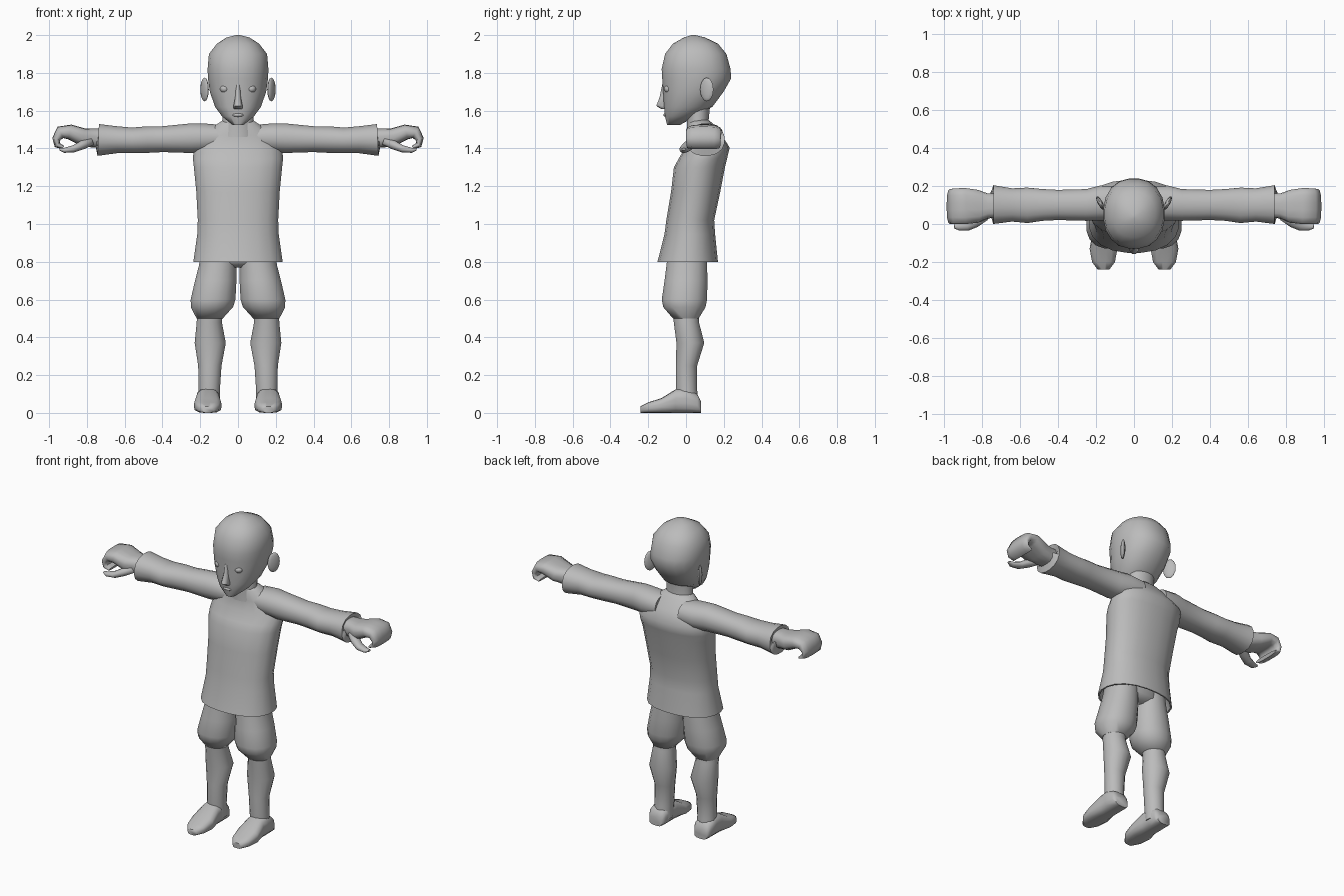
import bpy, bmesh, math
from mathutils import Vector, Matrix

grey = bpy.data.materials.new("plain grey")
grey.diffuse_color = (0.5, 0.5, 0.5, 1)


def finish(name, bm, mirror=False, angle=60):
    bmesh.ops.recalc_face_normals(bm, faces=bm.faces)
    me = bpy.data.meshes.new(name)
    bm.to_mesh(me)
    bm.free()
    me.materials.append(grey)
    ob = bpy.data.objects.new(name, me)
    bpy.context.collection.objects.link(ob)
    if mirror:
        ob.modifiers.new("mirror", 'MIRROR').use_mirror_merge = False
    bpy.ops.object.select_all(action='DESELECT')
    ob.select_set(True)
    bpy.context.view_layer.objects.active = ob
    bpy.ops.object.shade_smooth_by_angle(angle=math.radians(angle))
    return ob


def loft(name, rings, n=16, p=2.0, mirror=False):
    """Skin superellipse rings, each given as (centre, u axis, v axis)."""
    bm = bmesh.new()
    rows = []
    for c, u, v in rings:
        row = []
        for i in range(n):
            a = 2 * math.pi * (i + 0.5) / n
            ca, sa = math.cos(a), math.sin(a)
            k = (abs(ca) ** p + abs(sa) ** p) ** (-1 / p)
            row.append(bm.verts.new(Vector(c) + Vector(u) * ca * k + Vector(v) * sa * k))
        rows.append(row)
    for a, b in zip(rows, rows[1:]):
        for i in range(n):
            j = (i + 1) % n
            bm.faces.new((a[i], a[j], b[j], b[i]))
    bm.faces.new(rows[0])
    bm.faces.new(rows[-1])
    return finish(name, bm, mirror)


def upright(name, secs, **kw):
    """Sections stacked in z: (z, front y, back y, centre x, half width)."""
    return loft(name, [((x, (f + b) / 2, z), (w, 0, 0), (0, (b - f) / 2, 0))
                       for z, f, b, x, w in secs], **kw)


def sideways(name, secs, **kw):
    """Sections along a path in the xz plane: (x, z, half thickness, y, half depth)."""
    rings = []
    for i, (x, z, t, y, d) in enumerate(secs):
        a, b = secs[max(i - 1, 0)], secs[min(i + 1, len(secs) - 1)]
        tan = Vector((b[0] - a[0], 0, b[1] - a[1])).normalized()
        rings.append(((x, y, z), Vector((-tan.z, 0, tan.x)) * t, (0, d, 0)))
    return loft(name, rings, mirror=True, **kw)


def blob(name, loc, scale, rot_z=0, mirror=False, seg=12):
    bm = bmesh.new()
    m = (Matrix.Translation(loc) @ Matrix.Rotation(rot_z, 4, 'Z')
         @ Matrix.Diagonal((*scale, 1)))
    bmesh.ops.create_uvsphere(bm, u_segments=seg, v_segments=8, radius=1, matrix=m)
    return finish(name, bm, mirror)


# Head and neck
upright("head", [
    (1.525, -.10, -.03, 0, .03), (1.57, -.112, .05, 0, .085),
    (1.62, -.117, .14, 0, .122), (1.70, -.122, .20, 0, .15),
    (1.77, -.127, .24, 0, .16), (1.82, -.13, .237, 0, .162),
    (1.90, -.112, .215, 0, .155), (1.955, -.07, .17, 0, .112),
    (1.988, -.01, .10, 0, .06), (2.0, .03, .05, 0, .01)], n=20, p=2.3)
upright("neck", [(1.46, 0, .14, 0, .095), (1.54, .005, .12, 0, .085),
                 (1.64, .0, .13, 0, .085)])

# Face details
blob("eye", (.07, -.09, 1.715), (.026, .027, .022), mirror=True)
blob("ear", (.177, .11, 1.712), (.013, .04, .063), rot_z=-.5, mirror=True)
upright("nose", [(1.61, -.135, -.09, 0, .024), (1.625, -.16, -.09, 0, .026),
                 (1.67, -.142, -.09, 0, .016), (1.74, -.127, -.09, 0, .012)], n=8)
blob("lips", (0, -.107, 1.577), (.03, .012, .01))

# Tunic, hollow at the hem
upright("tunic", [
    (.90, -.09, .13, 0, .19), (.80, -.145, .162, 0, .228),
    (.80, -.152, .17, 0, .238), (.945, -.115, .155, 0, .217),
    (1.02, -.105, .15, 0, .214), (1.17, -.08, .182, 0, .222),
    (1.30, -.065, .207, 0, .235), (1.345, -.04, .218, 0, .24),
    (1.405, -.005, .232, 0, .235), (1.47, .01, .19, 0, .19),
    (1.53, .01, .145, 0, .11), (1.55, .02, .12, 0, .08)], n=20, p=2.3)

# Sleeves with a flared cuff
sideways("sleeve", [
    (.08, 1.455, .07, .11, .09), (.18, 1.455, .078, .11, .092),
    (.25, 1.454, .079, .10, .084), (.40, 1.449, .069, .10, .08),
    (.48, 1.447, .071, .10, .084), (.56, 1.443, .068, .098, .094),
    (.64, 1.446, .072, .10, .088), (.74, 1.445, .085, .102, .103),
    (.735, 1.45, .05, .10, .06)], p=2.3)

# Curled hands and thumbs
sideways("hand", [
    (.70, 1.452, .052, .097, .062), (.77, 1.455, .05, .095, .066),
    (.82, 1.46, .047, .093, .086), (.89, 1.487, .04, .094, .095),
    (.94, 1.485, .034, .093, .094), (.962, 1.45, .022, .092, .092),
    (.957, 1.418, .017, .092, .09), (.925, 1.405, .01, .092, .086)], p=3.2)
sideways("thumb", [
    (.77, 1.44, .022, .05, .03), (.82, 1.42, .025, .02, .035),
    (.87, 1.398, .02, -.005, .03), (.92, 1.39, .014, -.012, .022),
    (.945, 1.396, .006, -.012, .01)], n=10)

# Hips and breeches gathered at the knee
upright("hips", [(.77, -.05, .06, 0, .1), (.80, -.09, .11, 0, .17),
                 (.92, -.09, .12, 0, .185)])
upright("breeches_leg", [
    (.86, -.095, .11, .1, .095), (.78, -.105, .113, .108, .1),
    (.70, -.115, .115, .118, .111), (.60, -.13, .113, .132, .12),
    (.56, -.122, .105, .138, .113), (.50, -.07, .068, .15, .07)],
    p=2.2, mirror=True)

# Lower legs and feet
upright("lower_leg", [
    (.54, -.07, .07, .147, .07), (.48, -.066, .07, .152, .068),
    (.37, -.052, .098, .147, .084), (.25, -.055, .06, .149, .063),
    (.12, -.055, .06, .152, .057), (.04, -.05, .07, .155, .06)],
    mirror=True)
loft("foot", [((.16, y, h / 2), (w, 0, 0), (0, 0, h / 2)) for y, w, h in [
    (.08, .045, .06), (.06, .057, .10), (0, .06, .13), (-.055, .06, .125),
    (-.13, .073, .078), (-.20, .06, .056), (-.24, .03, .035)]],
    p=3.5, mirror=True)
